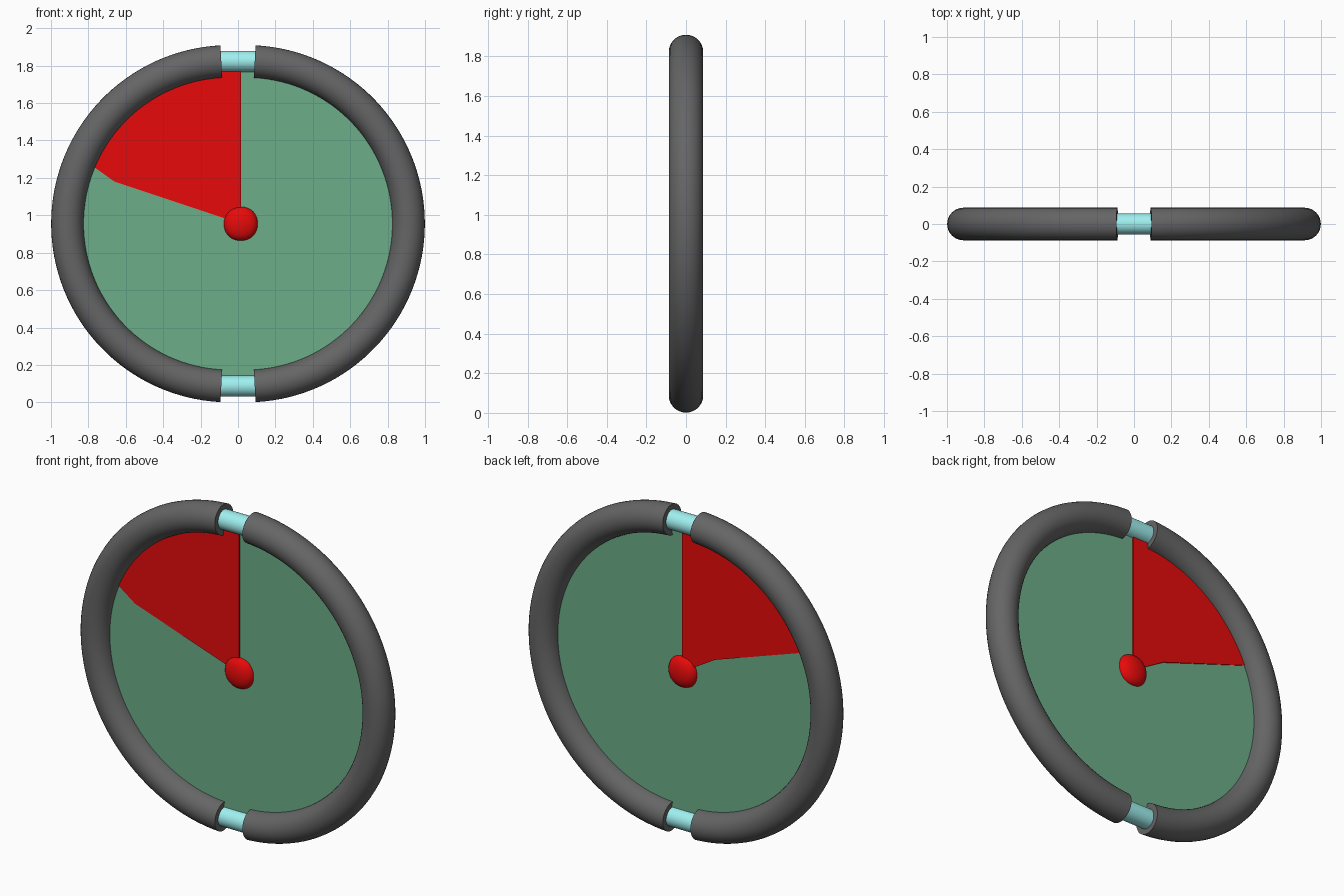
import bpy, bmesh, math
from mathutils import Matrix

if "Cube" in bpy.data.objects:
    bpy.data.objects.remove(bpy.data.objects["Cube"])

CZ = 0.955                       # height of the wheel centre
MAJOR, TUBE, SHIFT = 0.868, 0.087, 0.044


def material(name, color):
    m = bpy.data.materials.new(name)
    m.diffuse_color = (*color, 1)
    m.use_nodes = True
    m.node_tree.nodes["Principled BSDF"].inputs["Base Color"].default_value = m.diffuse_color
    return m


DARK = material("dark_grey", (0.13, 0.13, 0.13))
CYAN = material("pale_cyan", (0.35, 0.87, 0.87))
GREEN = material("green", (0.15, 0.42, 0.25))
RED = material("red", (0.8, 0.003, 0.003))


def add(name, bm, mat):
    """Turn a bmesh into a smooth-shaded object centred on the wheel."""
    bmesh.ops.recalc_face_normals(bm, faces=bm.faces)
    me = bpy.data.meshes.new(name)
    bm.to_mesh(me)
    bm.free()
    me.materials.append(mat)
    ob = bpy.data.objects.new(name, me)
    ob.location.z = CZ
    bpy.context.collection.objects.link(ob)
    bpy.ops.object.select_all(action='DESELECT')
    ob.select_set(True)
    bpy.context.view_layer.objects.active = ob
    bpy.ops.object.shade_smooth_by_angle(angle=math.radians(35))
    return ob


def mirror(ob, axis):
    mod = ob.modifiers.new("mirror", 'MIRROR')
    mod.use_axis = [i == axis for i in range(3)]
    mod.use_mirror_merge = False


# Ring: one capped half torus pushed outward, mirrored to the other side
bm = bmesh.new()
N, K = 64, 32
loops = []
lim = math.radians(87)
for i in range(N + 1):
    a = -lim + 2 * lim * i / N
    loop = []
    for k in range(K):
        t = 2 * math.pi * k / K
        r = MAJOR + TUBE * math.cos(t)
        loop.append(bm.verts.new((SHIFT + r * math.cos(a), TUBE * math.sin(t), r * math.sin(a))))
    loops.append(loop)
for l0, l1 in zip(loops, loops[1:]):
    for k in range(K):
        bm.faces.new((l0[k], l0[k - 1], l1[k - 1], l1[k]))
bm.faces.new(loops[0])
bm.faces.new(loops[-1])
mirror(add("ring_halves", bm, DARK), 0)

# Connecting pins in the two gaps
bm = bmesh.new()
bmesh.ops.create_cone(bm, cap_ends=True, segments=32, radius1=0.056, radius2=0.056, depth=0.26,
                      matrix=Matrix.Translation((0, 0, MAJOR)) @ Matrix.Rotation(math.pi / 2, 4, 'Y'))
mirror(add("gap_pins", bm, CYAN), 2)

# Thin disc filling the ring
bm = bmesh.new()
bmesh.ops.create_cone(bm, cap_ends=True, segments=96, radius1=0.85, radius2=0.85, depth=0.01,
                      matrix=Matrix.Rotation(math.pi / 2, 4, 'X'))
add("disc", bm, GREEN)


# Red sector: a thin tapering slab on each face of the disc
def sector(name, side, lower_edge):
    arc = [(0.83 * math.cos(math.radians(d)), 0.83 * math.sin(math.radians(d)))
           for d in range(95, 156, 5)]
    pts = [(0.016, 0.0), (0.016, 0.83)] + arc + lower_edge
    bm = bmesh.new()
    outer = [bm.verts.new((x, side * (0.013 + 0.006 * x), z)) for x, z in pts]
    inner = [bm.verts.new((x, 0, z)) for x, z in pts]
    bm.faces.new(outer)
    bm.faces.new(inner)
    for i in range(len(pts)):
        bm.faces.new((outer[i - 1], outer[i], inner[i], inner[i - 1]))
    add(name, bm, RED)


sector("sector_front", -1, [(-0.80, 0.325), (-0.66, 0.225)])
sector("sector_back", 1, [(-0.80, 0.331), (-0.195, 0.126)])

# Flattened rounded-cube hub
bm = bmesh.new()
bmesh.ops.create_cube(bm, size=2)
hub = add("hub", bm, RED)
hub.location.x = 0.015
hub.scale = (0.108, 0.06, 0.108)
for p in hub.data.polygons:
    p.use_smooth = True
hub.modifiers.clear()
sub = hub.modifiers.new("round", 'SUBSURF')
sub.levels = sub.render_levels = 4
if "sharp_edge" in hub.data.attributes:
    hub.data.attributes.remove(hub.data.attributes["sharp_edge"])
